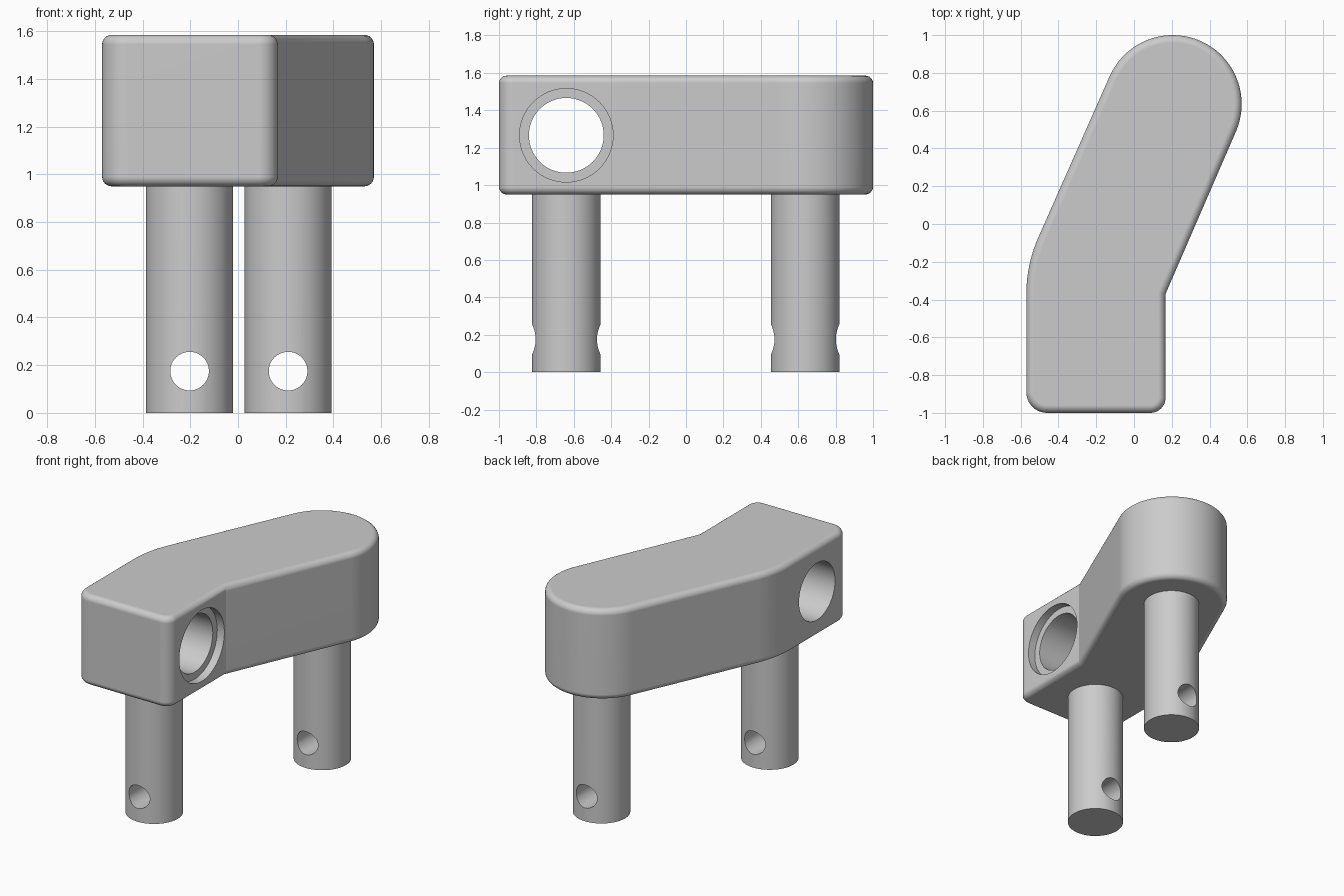
import bpy, bmesh
from math import sin, cos, pi, radians, atan2
from mathutils import Vector, Matrix

if "Cube" in bpy.data.objects:
    bpy.data.objects.remove(bpy.data.objects["Cube"], do_unlink=True)

grey = bpy.data.materials.new("plain grey")
grey.use_nodes = True
grey.diffuse_color = (0.6, 0.6, 0.6, 1)
grey.node_tree.nodes["Principled BSDF"].inputs["Base Color"].default_value = (0.6, 0.6, 0.6, 1)


def make_object(name, bm):
    bmesh.ops.recalc_face_normals(bm, faces=bm.faces)
    mesh = bpy.data.meshes.new(name)
    bm.to_mesh(mesh)
    bm.free()
    obj = bpy.data.objects.new(name, mesh)
    bpy.context.collection.objects.link(obj)
    mesh.materials.append(grey)
    return obj


def select(obj):
    bpy.ops.object.select_all(action="DESELECT")
    obj.select_set(True)
    bpy.context.view_layer.objects.active = obj


def cylinder(name, start, end, radius, sides=64):
    """Capped cylinder between two points."""
    start, end = Vector(start), Vector(end)
    axis = end - start
    turn = axis.to_track_quat("Z", "Y").to_matrix().to_4x4()
    bm = bmesh.new()
    bmesh.ops.create_cone(bm, cap_ends=True, segments=sides, radius1=radius, radius2=radius,
                          depth=axis.length, matrix=Matrix.Translation((start + end) / 2) @ turn)
    return make_object(name, bm)


def cut(obj, cutter):
    cutter.hide_render = True
    select(obj)
    mod = obj.modifiers.new("cut", "BOOLEAN")
    mod.operation, mod.solver, mod.object = "DIFFERENCE", "EXACT", cutter
    bpy.ops.object.modifier_apply(modifier=mod.name)
    bpy.data.objects.remove(cutter, do_unlink=True)


def finish(obj):
    select(obj)
    bpy.ops.object.shade_smooth_by_angle(angle=radians(20))
    mod = obj.modifiers.new("weighted normals", "WEIGHTED_NORMAL")
    mod.keep_sharp = True


def arc(centre, radius, a0, a1, steps):
    return [(centre[0] + radius * cos(a0 + (a1 - a0) * i / steps),
             centre[1] + radius * sin(a0 + (a1 - a0) * i / steps)) for i in range(steps + 1)]


# Bent arm: rounded far end, square near end, 23.6 degree bend
RIGHT, LEFT, FRONT = 0.167, -0.57, -1.0
BOTTOM, TOP = 0.95, 1.585
end_centre, end_radius = (0.205, 0.635), 0.365
bend = (RIGHT, -0.37)
tilt = atan2(0.4, 0.917)

outline = [bend]
outline += arc(end_centre, end_radius, -tilt, pi - tilt, 40)
outline += arc(bend, RIGHT - LEFT, pi - tilt, pi, 8)
outline += arc((LEFT + 0.11, FRONT + 0.11), 0.11, pi, 1.5 * pi, 10)
outline += arc((RIGHT - 0.08, FRONT + 0.08), 0.08, -0.5 * pi, 0, 10)

bm = bmesh.new()
base = bm.faces.new([bm.verts.new((x, y, BOTTOM)) for x, y in outline])
top = bmesh.ops.extrude_face_region(bm, geom=[base])
bmesh.ops.translate(bm, vec=(0, 0, TOP - BOTTOM),
                    verts=[v for v in top["geom"] if isinstance(v, bmesh.types.BMVert)])
arm = make_object("arm", bm)

# Rounded top and bottom rims
select(arm)
bevel = arm.modifiers.new("round rims", "BEVEL")
bevel.width, bevel.segments = 0.04, 6
bevel.limit_method, bevel.angle_limit = "ANGLE", radians(45)
bevel.use_clamp_overlap = False
bpy.ops.object.modifier_apply(modifier=bevel.name)

# Through bore with a shallow counterbore on the left side
BORE_Y, BORE_Z = -0.64, 1.266
cut(arm, cylinder("bore_cutter", (-1, BORE_Y, BORE_Z), (1, BORE_Y, BORE_Z), 0.2))
cut(arm, cylinder("counterbore_cutter", (RIGHT - 0.055, BORE_Y, BORE_Z), (1, BORE_Y, BORE_Z), 0.25))
finish(arm)

# Two pins, each cross-drilled near the foot
for name, x, y in (("front_pin", -0.203, -0.64), ("back_pin", 0.21, 0.637)):
    pin = cylinder(name, (x, y, 0), (x, y, 1.0), 0.183)
    cut(pin, cylinder("pin_hole_cutter", (x, y - 0.4, 0.175), (x, y + 0.4, 0.175), 0.081, 48))
    finish(pin)
